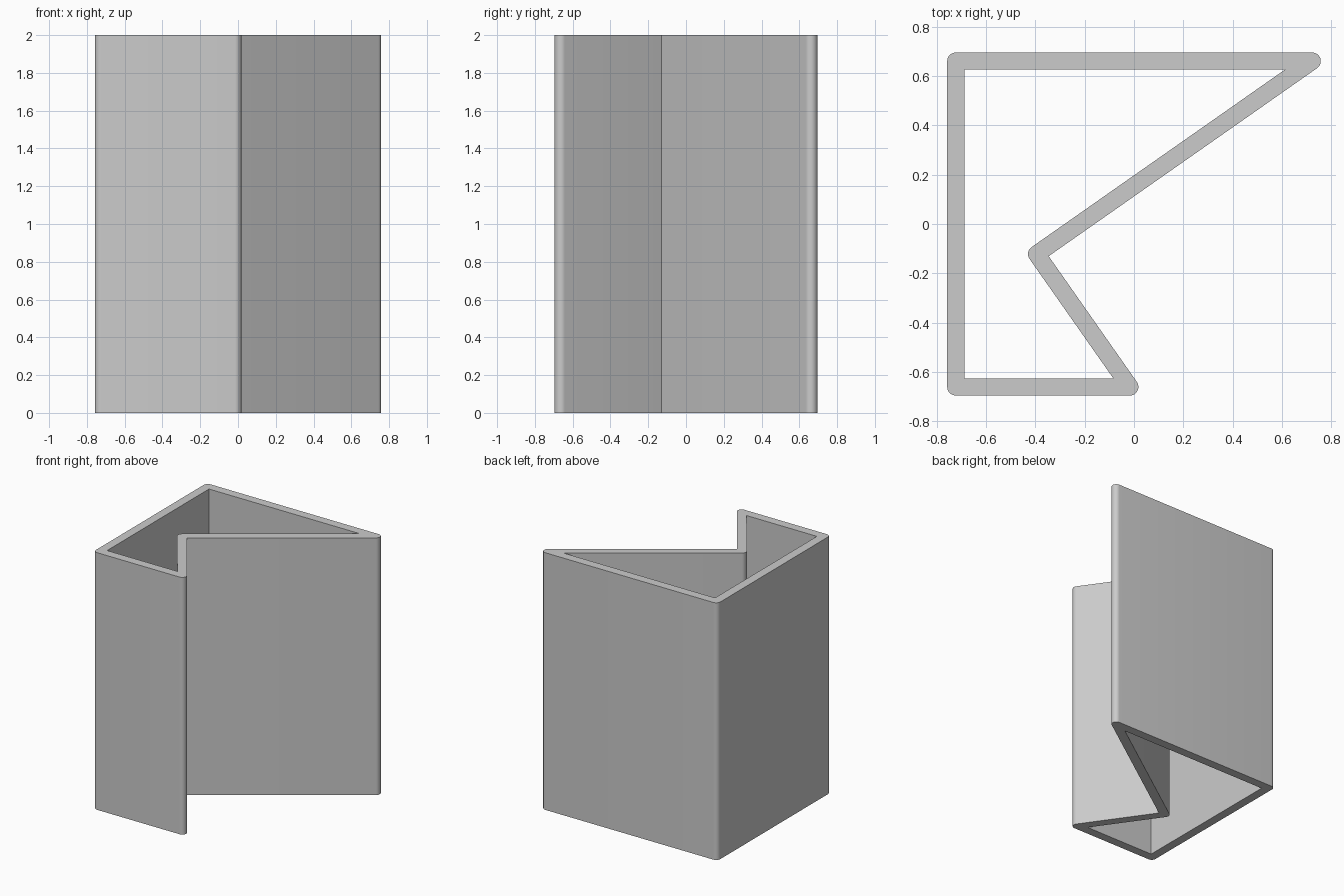
import bpy, bmesh, math
from mathutils import Vector

if "Cube" in bpy.data.objects:
    bpy.data.objects.remove(bpy.data.objects["Cube"])

HEIGHT, R, SEG = 2.0, 0.035, 12
# centre line of the wall, counter-clockwise
PATH = [Vector(p) for p in [(-0.723, 0.661), (-0.723, -0.661), (-0.017, -0.661),
                            (-0.395, -0.122), (0.723, 0.661)]]

bm = bmesh.new()


def column(p):
    """Bottom and top vertex of one vertical edge."""
    return bm.verts.new((p.x, p.y, 0)), bm.verts.new((p.x, p.y, HEIGHT))


# each station pairs an outer and an inner column; corners are rounded on the
# convex side and mitred sharp on the concave side
stations = []
for i, c in enumerate(PATH):
    d1 = (c - PATH[i - 1]).normalized()
    d2 = (PATH[(i + 1) % len(PATH)] - c).normalized()
    turn = math.atan2(d1.x * d2.y - d1.y * d2.x, d1.dot(d2))
    side = 1 if turn > 0 else -1
    normal = Vector((d1.y, -d1.x)) * side
    bis = (normal + Vector((d2.y, -d2.x)) * side).normalized()
    mitre = column(c - bis * (R / math.cos(turn / 2)))
    start = math.atan2(normal.y, normal.x)
    for k in range(SEG + 1):
        a = start + turn * k / SEG
        arc = column(c + Vector((math.cos(a), math.sin(a))) * R)
        stations.append((arc, mitre) if side > 0 else (mitre, arc))

# outer wall, inner wall, and the top and bottom rims
for i, (o1, n1) in enumerate(stations):
    o2, n2 = stations[(i + 1) % len(stations)]
    for quad in ((o1[0], o2[0], o2[1], o1[1]), (n2[0], n1[0], n1[1], n2[1]),
                 (o1[1], o2[1], n2[1], n1[1]), (o2[0], o1[0], n1[0], n2[0])):
        verts = list(dict.fromkeys(quad))
        if len(verts) > 2:
            bm.faces.new(verts)

bmesh.ops.recalc_face_normals(bm, faces=bm.faces)
mesh = bpy.data.meshes.new("folded_wall_tube")
bm.to_mesh(mesh)
bm.free()
tube = bpy.data.objects.new("folded_wall_tube", mesh)
bpy.context.collection.objects.link(tube)
bpy.context.view_layer.objects.active = tube
tube.select_set(True)
bpy.ops.object.shade_smooth_by_angle(angle=math.radians(30))
